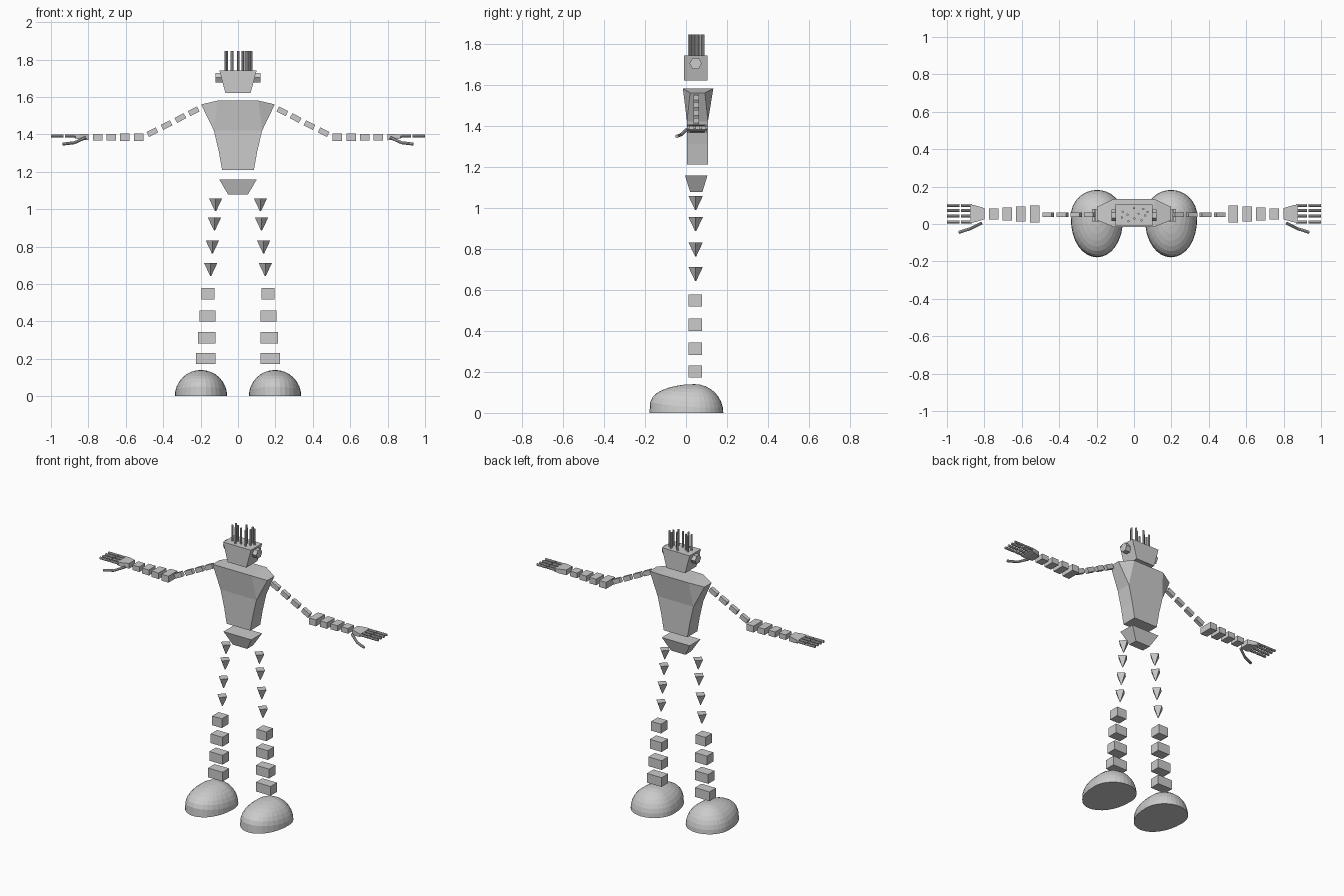
import bpy, bmesh, math
from mathutils import Vector, Matrix

if "Cube" in bpy.data.objects:
    bpy.data.objects.remove(bpy.data.objects["Cube"])

grey = bpy.data.materials.new("plain grey")
grey.diffuse_color = (0.6, 0.6, 0.6, 1)
grey.use_nodes = True
grey.node_tree.nodes["Principled BSDF"].inputs["Base Color"].default_value = grey.diffuse_color


def finish(bm, name):
    bmesh.ops.recalc_face_normals(bm, faces=bm.faces)
    me = bpy.data.meshes.new(name)
    bm.to_mesh(me)
    bm.free()
    me.materials.append(grey)
    ob = bpy.data.objects.new(name, me)
    bpy.context.collection.objects.link(ob)
    return ob


def box(name, center, size, tilt=0):
    """Box, optionally tilted about the y axis."""
    bm = bmesh.new()
    m = Matrix.Translation(center) @ Matrix.Rotation(tilt, 4, 'Y') @ Matrix.Diagonal((*size, 1))
    bmesh.ops.create_cube(bm, size=1, matrix=m)
    return finish(bm, name)


def frustum(name, bottom, top):
    """Block between two rectangles given as (x half width, y min, y max, z)."""
    bm = bmesh.new()
    r = [[bm.verts.new(p) for p in ((-w, a, z), (w, a, z), (w, b, z), (-w, b, z))]
         for w, a, b, z in (bottom, top)]
    bm.faces.new(r[0])
    bm.faces.new(r[1])
    for i in range(4):
        j = (i + 1) % 4
        bm.faces.new((r[0][i], r[0][j], r[1][j], r[1][i]))
    return finish(bm, name)


def rod(name, a, b, r1, r2=None, sides=8, spin=0):
    """Straight rod or cone from a to b."""
    a, b = Vector(a), Vector(b)
    d = b - a
    m = (Matrix.Translation((a + b) / 2) @ d.to_track_quat('Z', 'Y').to_matrix().to_4x4()
         @ Matrix.Rotation(spin, 4, 'Z'))
    bm = bmesh.new()
    bmesh.ops.create_cone(bm, cap_ends=True, segments=sides, radius1=r1,
                          radius2=r1 if r2 is None else r2, depth=d.length, matrix=m)
    return finish(bm, name)


# Head and spiky hair
frustum("head", (0.067, -0.01, 0.105, 1.62), (0.1, -0.01, 0.105, 1.742))
hair = [(-.065, .035), (-.06, .065), (-.03, .015), (-.035, .05), (0, .085), (.002, .03),
        (.025, .055), (.04, .02), (.05, .08), (.06, .045), (.072, .065)]
for x, y in hair:
    rod("hair_spike", (x, y, 1.735), (x, y, 1.845), 0.006)

# Torso: stacked rectangles under an eight-cornered shoulder ring
bm = bmesh.new()
rows = []
for w, z in ((0.085, 1.21), (0.103, 1.31), (0.129, 1.42)):
    rows.append([bm.verts.new(p) for p in
                 ((-w, .005, z), (w, .005, z), (w, .107, z), (-w, .107, z))])
bm.faces.new(rows[0])
for lo, hi in zip(rows, rows[1:]):
    for i in range(4):
        j = (i + 1) % 4
        bm.faces.new((lo[i], lo[j], hi[j], hi[i]))
front, back = -0.015, 0.133
ring = [bm.verts.new(p) for p in (
    (-.11, front, 1.58), (.11, front, 1.58), (.197, .02, 1.56), (.197, .092, 1.56),
    (.11, back, 1.58), (-.11, back, 1.58), (-.197, .092, 1.56), (-.197, .02, 1.56))]
base = rows[-1]
for i in range(4):
    j = (i + 1) % 4
    a, b, c = ring[2 * i], ring[2 * i + 1], ring[(2 * i + 2) % 8]
    bm.faces.new((base[i], base[j], b, a))
    bm.faces.new((base[j], c, b))
bm.faces.new((ring[0], ring[1], ring[4], ring[5]))
bm.faces.new((ring[1], ring[2], ring[3], ring[4]))
bm.faces.new((ring[0], ring[5], ring[6], ring[7]))
finish(bm, "torso")

# Pelvis
frustum("pelvis", (0.052, 0.02, 0.08, 1.077), (0.1, -0.005, 0.105, 1.158))


def foot(s):
    """Half dome, round at the heel and stretched to a blunt toe."""
    bm = bmesh.new()
    bmesh.ops.create_uvsphere(bm, u_segments=32, v_segments=16, radius=1)
    bmesh.ops.bisect_plane(bm, geom=bm.verts[:] + bm.edges[:] + bm.faces[:],
                           plane_co=(0, 0, 0), plane_no=(0, 0, -1), clear_outer=True)
    bmesh.ops.holes_fill(bm, edges=[e for e in bm.edges if e.is_boundary])
    for v in bm.verts:
        x, y, z = v.co
        t = max(-y, 0)
        ny = 0.14 * y if y > 0 else -0.22 * t ** 0.88
        v.co = (s * 0.198 + 0.14 * x, 0.042 + ny, 0.14 * max(z, 0) ** (1 - 0.4 * t))
    finish(bm, "foot")


for s in (-1, 1):
    # Ear
    rod("ear", (s * 0.08, 0.047, 1.703), (s * 0.12, 0.047, 1.703), 0.03, sides=6,
        spin=math.pi / 2)

    # Thigh: pointed segments
    for x, top in ((.12, 1.057), (.126, .954), (.137, .831), (.146, .711)):
        rod("thigh_segment", (s * x, .047, top - .068), (s * x, .047, top),
            0.003, 0.035, sides=4)

    # Shin: blocks widening downward
    for x0, x1, z in ((.125, .195, .548), (.12, .205, .429), (.12, .215, .312), (.12, .225, .202)):
        box("shin_block", (s * (x0 + x1) / 2, .046, z), (x1 - x0, .066, .06))

    foot(s)

    # Upper arm: small tilted blocks
    for x, z in ((.237, 1.523), (.308, 1.487), (.382, 1.449), (.458, 1.411)):
        box("upper_arm_block", (s * x, .05, z), (.055, .025, .03), s * math.radians(27))

    # Forearm: blocks narrowing toward the wrist
    for x, w in ((.53, .092), (.605, .08), (.678, .07), (.75, .06)):
        box("forearm_block", (s * x, .053, 1.384), (.05, w, .042 - (x - .53) * .04))

    # Palm: flares out to the knuckles
    bm = bmesh.new()
    a, b, c = ([bm.verts.new((s * x, .055 + p * w, 1.385 + dz + q * h))
                for p, q in ((-1, -1), (1, -1), (1, 1), (-1, 1))]
               for x, w, h, dz in ((.8, .03, .017, 0), (.85, .045, .013, .002), (.875, .048, .009, .004)))
    bm.faces.new(a)
    bm.faces.new(c)
    for lo, hi in ((a, b), (b, c)):
        for i in range(4):
            j = (i + 1) % 4
            bm.faces.new((lo[i], lo[j], hi[j], hi[i]))
    finish(bm, "palm")

    # Fingers in two joints, and a bent thumb
    for y in (.012, .042, .072, .1):
        rod("finger_base", (s * .865, y, 1.39), (s * .925, y, 1.39), .008)
        rod("finger_tip", (s * .932, y, 1.39), (s * 1.0, y, 1.39), .008)
    thumb = [(.815, .005, 1.382), (.875, -.025, 1.355), (.937, -.045, 1.348)]
    for p, q in zip(thumb, thumb[1:]):
        rod("thumb_joint", (s * p[0], p[1], p[2]), (s * q[0], q[1], q[2]), .008)
